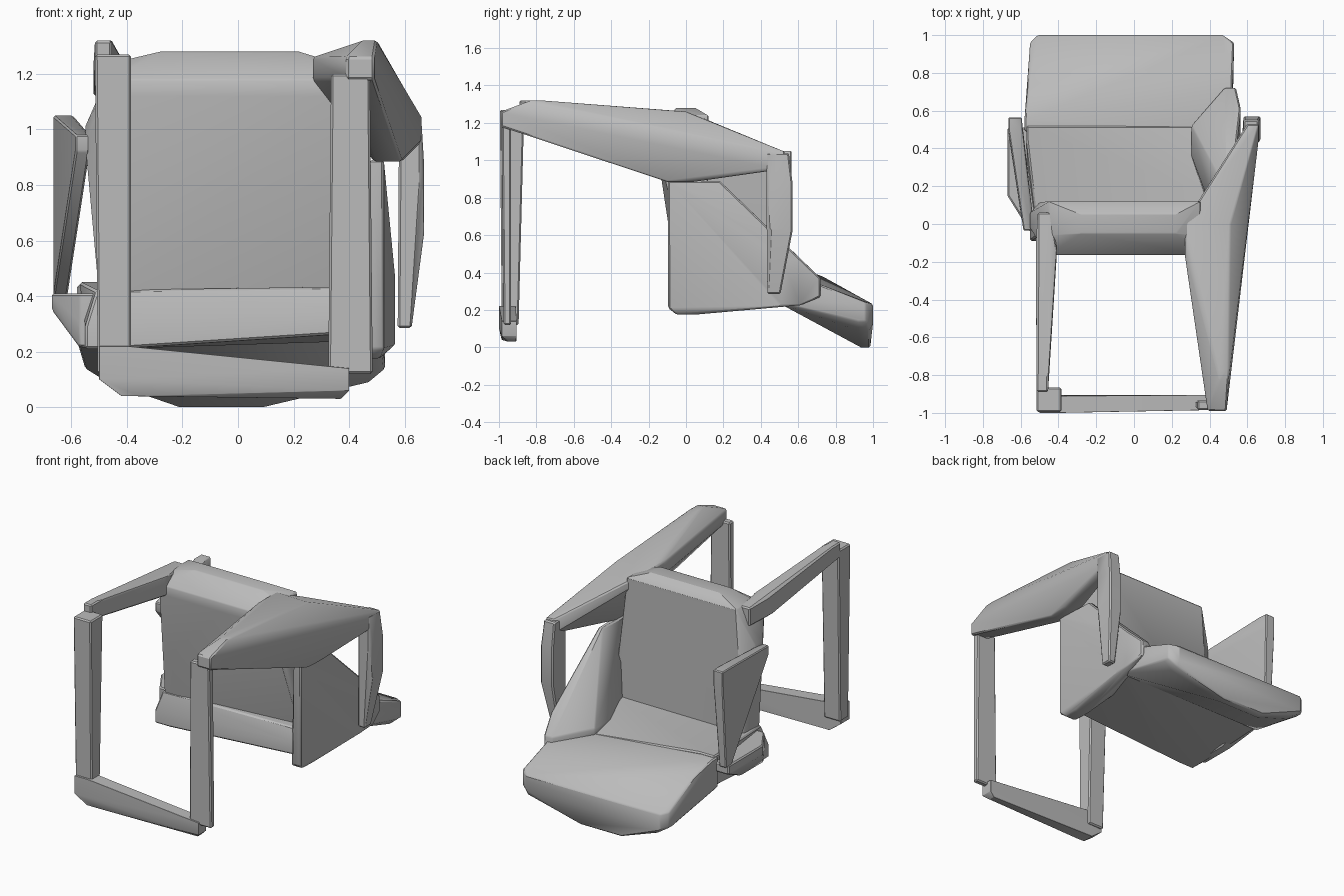
import bpy
import bmesh
from itertools import product
from mathutils import Vector

default_cube = bpy.data.objects.get("Cube")
if default_cube:
    bpy.data.objects.remove(default_cube, do_unlink=True)

# One plain grey for the whole chair
GREY = (0.5, 0.5, 0.5, 1.0)
material = bpy.data.materials.new("plain grey")
material.use_nodes = True
material.diffuse_color = GREY
material.node_tree.nodes["Principled BSDF"].inputs["Base Color"].default_value = GREY


def block_corners(centre, size):
    """Return the eight corners of an upright block."""
    for signs in product((-.5, .5), repeat=3):
        yield Vector([c + s * d for c, s, d in zip(centre, signs, size)])


def stretched_solid(name, *blocks, bevel=.008):
    """Wrap one convex skin around several blocks and soften its edges."""
    bm = bmesh.new()
    for centre, size in blocks:
        for corner in block_corners(centre, size):
            bm.verts.new(corner)
    hull = bmesh.ops.convex_hull(bm, input=bm.verts)
    spare = set(hull["geom_interior"]) | set(hull["geom_unused"])
    spare_verts = [item for item in spare if isinstance(item, bmesh.types.BMVert)]
    bmesh.ops.delete(bm, geom=spare_verts, context="VERTS")
    bmesh.ops.dissolve_limit(bm, angle_limit=.06, verts=bm.verts, edges=bm.edges)
    sharp = [e for e in bm.edges if e.is_manifold and e.calc_face_angle(0) > .6]
    bmesh.ops.bevel(bm, geom=sharp, offset=bevel, offset_type="OFFSET",
                    segments=1, affect="EDGES", clamp_overlap=True)
    bmesh.ops.recalc_face_normals(bm, faces=bm.faces)

    mesh = bpy.data.meshes.new(name)
    bm.to_mesh(mesh)
    bm.free()
    mesh.materials.append(material)
    part = bpy.data.objects.new(name, mesh)
    bpy.context.collection.objects.link(part)
    bpy.ops.object.select_all(action="DESELECT")
    part.select_set(True)
    bpy.context.view_layer.objects.active = part
    bpy.ops.object.shade_smooth_by_angle()
    return part


# Front frame: two uprights and a bottom rail (each block is centre, size)
stretched_solid(
    "right_front_post",
    ((-.45, -.93, 1.21), (.13, .13, .12)),
    ((-.445, -.94, .17), (.12, .09, .1)))
stretched_solid(
    "left_front_post",
    ((.405, -.96, 1.16), (.14, .05, .08)),
    ((.405, -.955, .15), (.16, .04, .06)))
stretched_solid(
    "bottom_rail",
    ((-.45, -.955, .16), (.1, .09, .12)),
    ((-.39, -.945, .06), (.06, .08, .04)),
    ((.3, -.93, .05), (.14, .04, .04)),
    ((.35, -.945, .1), (.1, .08, .08)))

# Upper beams running back from the frame
stretched_solid(
    "right_beam",
    ((-.485, -.85, 1.27), (.06, .08, .1)),
    ((-.48, -.75, 1.26), (.06, .04, .08)),
    ((-.465, -.15, 1.18), (.11, .06, .12)),
    ((-.475, .03, 1.18), (.07, .06, .12)))
stretched_solid(
    "left_beam",
    ((.44, -.96, 1.22), (.1, .06, .08)),
    ((.475, -.8, 1.29), (.05, .06, .06)),
    ((.3, -.13, 1.22), (.06, .08, .08)),
    ((.3, -.02, 1.24), (.06, .06, .04)),
    ((.49, -.02, 1.24), (.04, .04, .04)),
    ((.54, -.03, .9), (.1, .14, .03)),
    ((.63, .49, 1.0), (.06, .08, .09)))

# Rear supports beside the seat
stretched_solid(
    "left_rear_post",
    ((.62, .49, 1.0), (.08, .12, .08)),
    ((.625, .51, .75), (.09, .12, .25)),
    ((.6, .47, .32), (.05, .07, .07)))
stretched_solid(
    "right_arm_panel",
    ((-.63, .53, 1.0), (.07, .07, .1)),
    ((-.64, .5, .43), (.05, .06, .06)),
    ((-.56, 0, .95), (.05, .07, .06)))

# Seat shell: back, cushion and sloping lip
stretched_solid(
    "backrest",
    ((-.05, -.14, 1.15), (.82, .05, .06)),
    ((-.03, 0, 1.26), (.5, .1, .04)),
    ((-.05, .03, 1.19), (.8, .18, .1)),
    ((-.53, .02, .98), (.04, .08, .06)),
    ((-.46, .03, .42), (.08, .17, .04)),
    ((.42, .06, .44), (.06, .11, .04)))
stretched_solid(
    "seat",
    ((-.5, -.02, .25), (.1, .14, .08)),
    ((.42, -.02, .31), (.1, .14, .08)),
    ((-.46, .04, .405), (.1, .2, .03)),
    ((.41, .04, .42), (.08, .2, .03)),
    ((-.52, .49, .35), (.1, .06, .2)),
    ((.44, .49, .29), (.1, .06, .1)))
stretched_solid(
    "seat_lip",
    ((-.53, .52, .34), (.1, .06, .2)),
    ((.47, .52, .29), (.1, .06, .1)),
    ((-.51, .7, .36), (.1, .04, .05)),
    ((.47, .7, .31), (.1, .04, .05)),
    ((-.01, .94, .19), (1.08, .04, .1)),
    ((-.02, .98, .18), (.98, .04, .1)),
    ((0, .95, .11), (.94, .06, .04)),
    ((-.06, .96, .02), (.3, .05, .04)))

# Side wings of the seat
stretched_solid(
    "left_seat_side",
    ((.5, -.08, .55), (.05, .03, .68)),
    ((.47, 0, .19), (.08, .1, .03)),
    ((.5, .09, .87), (.03, .18, .04)),
    ((.33, .44, .37), (.05, .16, .06)),
    ((.54, .56, .35), (.05, .1, .25)),
    ((.51, .69, .32), (.06, .06, .1)))
stretched_solid(
    "right_seat_side",
    ((-.6, .33, .38), (.14, .36, .06)),
    ((-.54, .06, .36), (.06, .14, .1)),
    ((-.54, .12, .23), (.06, .24, .03)))
